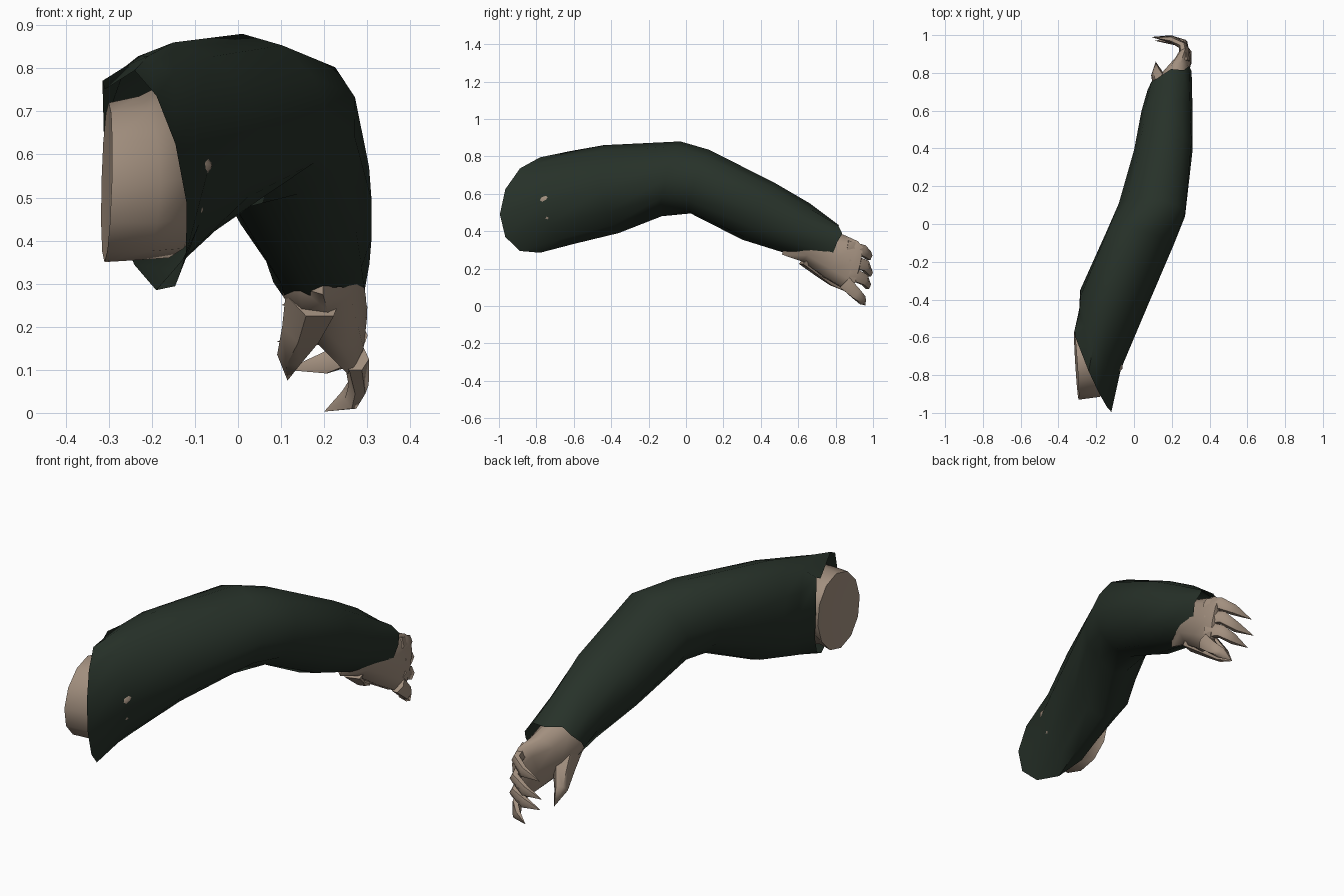
import bpy, bmesh, math
from mathutils import Vector as V


def material(name, col):
    m = bpy.data.materials.new(name)
    m.diffuse_color = (*col, 1)
    return m


GREEN = material("dark green cloth", (0.020, 0.031, 0.022))
SKIN = material("pale skin", (0.36, 0.275, 0.21))


def loft(name, rings, n, mat, caps=(None, None), nudges={}):
    """Skin oval rings (centre, side axis, up axis); caps are optional end points."""
    bm = bmesh.new()
    rows = []
    for r, (c, u, v) in enumerate(rings):
        row = []
        for i in range(n):
            a = 2 * math.pi * i / n
            p = V(c) + V(u) * math.cos(a) + V(v) * math.sin(a)
            row.append(bm.verts.new(p + V(nudges.get((r, i), (0, 0, 0)))))
        rows.append(row)
    for a, b in zip(rows, rows[1:]):
        for i in range(n):
            j = (i + 1) % n
            bm.faces.new((a[i], a[j], b[j], b[i]))
    for row, tip in ((rows[0], caps[0]), (rows[-1], caps[1])):
        if tip:
            t = bm.verts.new(tip)
            for i in range(n):
                bm.faces.new((row[i], row[(i + 1) % n], t))
    bmesh.ops.recalc_face_normals(bm, faces=bm.faces)
    me = bpy.data.meshes.new(name)
    bm.to_mesh(me)
    bm.free()
    me.materials.append(mat)
    ob = bpy.data.objects.new(name, me)
    bpy.context.collection.objects.link(ob)
    bpy.ops.object.select_all(action='DESELECT')
    ob.select_set(True)
    bpy.context.view_layer.objects.active = ob
    bpy.ops.object.shade_smooth_by_angle(angle=math.radians(60))
    return ob


def finger(name, pts, radii, tip, flat=0.7):
    """Tapered bent digit along a short path."""
    pts = [V(p) for p in pts]
    path = pts + [V(tip)]
    rings = []
    for k, (p, r) in enumerate(zip(pts, radii)):
        t = (path[k + 1] - path[max(k - 1, 0)]).normalized()
        side = t.cross(V((0, 0, 1))).normalized()
        rings.append((p, side * r * flat, side.cross(t) * r))
    return loft(name, rings, 6, SKIN, (pts[0], tip))


# Sleeve: slanted shoulder opening, pinched underarm, bent elbow, ragged cuff
loft("sleeve", [
    ((-.215, -.78, .54), (.095, -.215, -.05), (-.025, 0, .255)),
    ((-.18, -.61, .58), (.11, -.16, -.02), (-.03, -.01, .248)),
    ((-.11, -.40, .62), (.175, -.05, 0), (-.04, -.04, .24)),
    ((.03, -.08, .68), (.18, -.03, 0), (-.02, .05, .2)),
    ((.095, .075, .665), (.175, -.035, -.02), (.05, .05, .17)),
    ((.155, .39, .505), (.155, 0, -.01), (.03, .09, .15)),
    ((.175, .60, .415), (.135, 0, -.01), (.01, .06, .135)),
    ((.187, .74, .345), (.115, .03, 0), (.01, .08, .085)),
], 12, GREEN, nudges={
    (0, 4): (-.025, .07, -.035), (0, 5): (-.005, .03, .06),
    (1, 10): (-.03, 0, .0), (1, 11): (-.02, .01, .0),
    (2, 9): (-.03, 0, .01), (2, 10): (-.055, 0, .02), (2, 11): (-.04, 0, .0),
    (3, 9): (-.02, 0, .0), (3, 10): (-.04, 0, .03), (3, 11): (-.02, 0, .0),
    (6, 7): (.015, 0, .01),
    (7, 0): (.003, .04, 0), (7, 1): (0, .03, 0), (7, 2): (.01, -.01, .01),
    (7, 4): (-.01, -.02, .01), (7, 8): (-.01, .02, -.01),
    (7, 9): (0, .01, -.01), (7, 10): (.01, -.03, .02), (7, 11): (.012, .06, -.02),
})

# Shoulder stump showing through the opening
loft("shoulder_stump", [
    ((-.305, -.75, .535), (.012, -.18, 0), (.005, .01, .185)),
    ((-.23, -.75, .545), (.05, -.165, -.01), (0, .01, .19)),
    ((-.17, -.70, .56), (.07, -.14, -.01), (-.01, 0, .20)),
    ((-.11, -.45, .61), (.10, -.04, 0), (-.02, 0, .16)),
], 12, SKIN, ((-.285, -.75, .54), (-.05, -.3, .65)))

# Small spot where the skin pokes through the sleeve
loft("skin_spot", [((-.078, -.755, .57), (.014, .045, .018), (-.006, -.006, .025))],
     6, SKIN, ((-.11, -.74, .57), (-.06, -.765, .575)))

# Wrist and palm, flattening towards the knuckles
loft("palm", [
    ((.190, .60, .385), (.085, 0, 0), (.02, .05, .10)),
    ((.192, .69, .325), (.097, 0, 0), (.015, .07, .092)),
    ((.217, .79, .267), (.080, .02, 0), (.005, .06, .115)),
    ((.255, .87, .225), (.045, .02, 0), (0, .045, .128)),
    ((.266, .915, .20), (.026, .01, 0), (0, .03, .118)),
], 10, SKIN, ((.195, .55, .40), (.262, .93, .20)), nudges={(0, 8): (.0, -.04, -.015)})

# Four curled fingers
FINGERS = {
    "index_finger": (((.268, .86, .315), (.258, .945, .297), (.20, .978, .27)), (.10, .988, .25)),
    "middle_finger": (((.272, .87, .245), (.257, .96, .215), (.19, .98, .18)), (.09, .99, .165)),
    "ring_finger": (((.272, .87, .18), (.262, .955, .14), (.20, .97, .115)), (.11, .97, .10)),
    "little_finger": (((.275, .85, .125), (.280, .91, .065), (.258, .945, .03)), (.20, .96, .003)),
}
for name, (pts, tip) in FINGERS.items():
    finger(name, pts, (.042, .034, .028), tip)

# Thumb hanging below the inner side of the palm, with its fleshy base
finger("thumb", ((.175, .66, .275), (.150, .735, .20), (.122, .795, .135)),
       (.08, .06, .038), (.115, .86, .075), 0.85)
